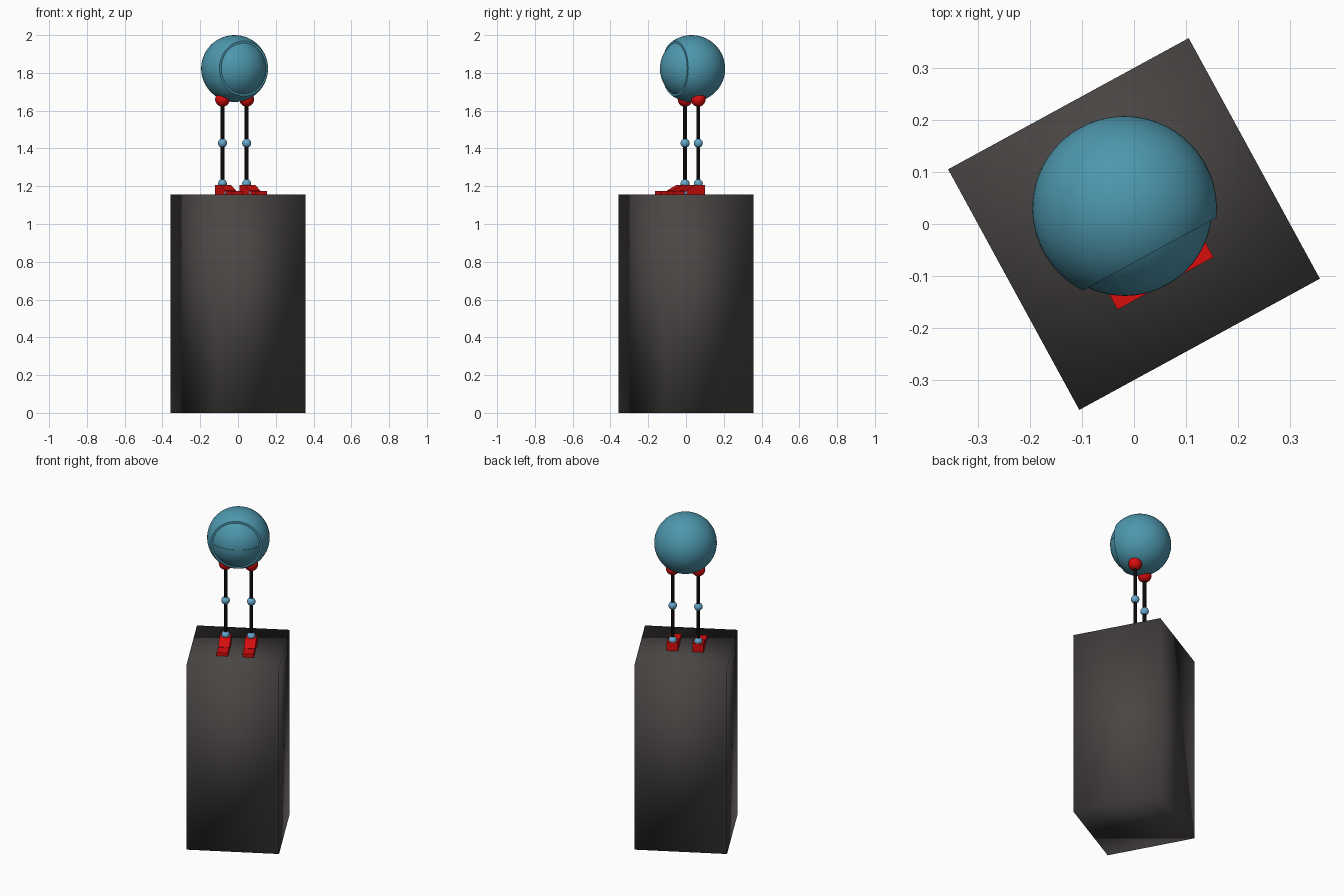
import bpy, bmesh, math
from mathutils import Matrix, Vector

if "Cube" in bpy.data.objects:
    bpy.data.objects.remove(bpy.data.objects["Cube"])

TURN = Matrix.Rotation(math.radians(28.6), 4, 'Z')
BODY = Matrix.Translation((-0.018, 0.03, 0)) @ TURN   # figure's own frame, facing local -y
BASE = 1.155                                          # pedestal height
HEAD_Z, HEAD_R = 1.823, 0.177


def material(name, color):
    m = bpy.data.materials.new(name)
    m.diffuse_color = (*color, 1)
    m.use_nodes = True
    m.node_tree.nodes["Principled BSDF"].inputs["Base Color"].default_value = m.diffuse_color
    return m


TEAL = material("teal", (0.075, 0.31, 0.42))
SKY = material("sky_blue", (0.13, 0.39, 0.60))
RED = material("red", (0.68, 0.004, 0.004))
BLACK = material("black", (0.003, 0.003, 0.003))
CHARCOAL = material("charcoal", (0.066, 0.060, 0.057))


def finish(name, bm, mat, frame, smooth=True):
    bmesh.ops.recalc_face_normals(bm, faces=bm.faces[:])
    me = bpy.data.meshes.new(name)
    bm.to_mesh(me)
    bm.free()
    me.materials.append(mat)
    ob = bpy.data.objects.new(name, me)
    ob.matrix_world = frame
    bpy.context.collection.objects.link(ob)
    if smooth:
        bpy.context.view_layer.objects.active = ob
        bpy.ops.object.select_all(action='DESELECT')
        ob.select_set(True)
        bpy.ops.object.shade_smooth_by_angle(angle=math.radians(35))
    return ob


def ball(name, center, radius, mat, cut=None, segments=32, axis_y=False):
    """Sphere, optionally cut flat: cut = (point, outward normal)."""
    bm = bmesh.new()
    rot = Matrix.Rotation(math.pi / 2, 4, 'X') if axis_y else Matrix()
    bmesh.ops.create_uvsphere(bm, u_segments=segments, v_segments=segments // 2,
                              radius=radius, matrix=Matrix.Translation(center) @ rot)
    if cut:
        geom = bm.verts[:] + bm.edges[:] + bm.faces[:]
        bmesh.ops.bisect_plane(bm, geom=geom, plane_co=cut[0], plane_no=cut[1],
                               clear_outer=True)
        rim = [e for e in bm.edges if e.is_boundary]
        bmesh.ops.holes_fill(bm, edges=rim, sides=0)
    return finish(name, bm, mat, BODY)


def rod(name, start, end, radius, mat):
    a, b = Vector(start), Vector(end)
    bm = bmesh.new()
    turn = (b - a).to_track_quat('Z', 'Y').to_matrix().to_4x4()
    bmesh.ops.create_cone(bm, cap_ends=True, segments=20, radius1=radius, radius2=radius,
                          depth=(b - a).length,
                          matrix=Matrix.Translation((a + b) / 2) @ turn)
    return finish(name, bm, mat, BODY)


def extrude_side(name, profile, x, half_width, mat):
    """Side outline of (forward, height) points, extruded across x."""
    bm = bmesh.new()
    face = bm.faces.new([bm.verts.new((x - half_width, -f, BASE + z)) for f, z in profile])
    ext = bmesh.ops.extrude_face_region(bm, geom=[face])
    verts = [v for v in ext['geom'] if isinstance(v, bmesh.types.BMVert)]
    bmesh.ops.translate(bm, verts=verts, vec=(2 * half_width, 0, 0))
    return finish(name, bm, mat, BODY, smooth=False)


# Pedestal: plain block with fully smooth shading
bm = bmesh.new()
bmesh.ops.create_cube(bm, size=1, matrix=Matrix.Translation((0, 0, BASE / 2))
                      @ Matrix.Diagonal((0.526, 0.526, BASE, 1)))
for f in bm.faces:
    f.smooth = True
finish("pedestal", bm, CHARCOAL, TURN, smooth=False)

# Head shell with flat cut face, and two eyelids bulging from it
center = Vector((0, 0, HEAD_Z))
ball("head_shell", center, HEAD_R, TEAL, (center + Vector((0, -0.1, 0)), (0, -1, 0)), 64, True)
for name, side in (("upper_eyelid", 1), ("lower_eyelid", -1)):
    ball(name, center, 0.168, TEAL, (center + Vector((0, 0, side * 0.0008)), (0, 0, -side)), 64)

# Legs and feet
HEEL = [(-0.023, 0), (-0.023, 0.052), (0.035, 0.052), (0.092, 0.022), (0.092, 0)]
TOE = [(0.095, 0), (0.095, 0.021), (0.164, 0.021), (0.164, 0)]
for side, x in (("left", -0.073), ("right", 0.073)):
    ball(side + "_hip", (x, 0, 1.660), 0.039, RED)
    rod(side + "_leg", (x, 0, 1.20), (x, 0, 1.66), 0.0105, BLACK)
    ball(side + "_knee", (x, 0, 1.428), 0.024, SKY)
    ball(side + "_ankle", (x, 0, 1.213), 0.024, SKY)
    extrude_side(side + "_heel", HEEL, x, 0.032, RED)
    extrude_side(side + "_toe", TOE, x, 0.032, RED)
    rod(side + "_toe_hinge", (x - 0.033, -0.0935, BASE + 0.011),
        (x + 0.033, -0.0935, BASE + 0.011), 0.009, SKY)
